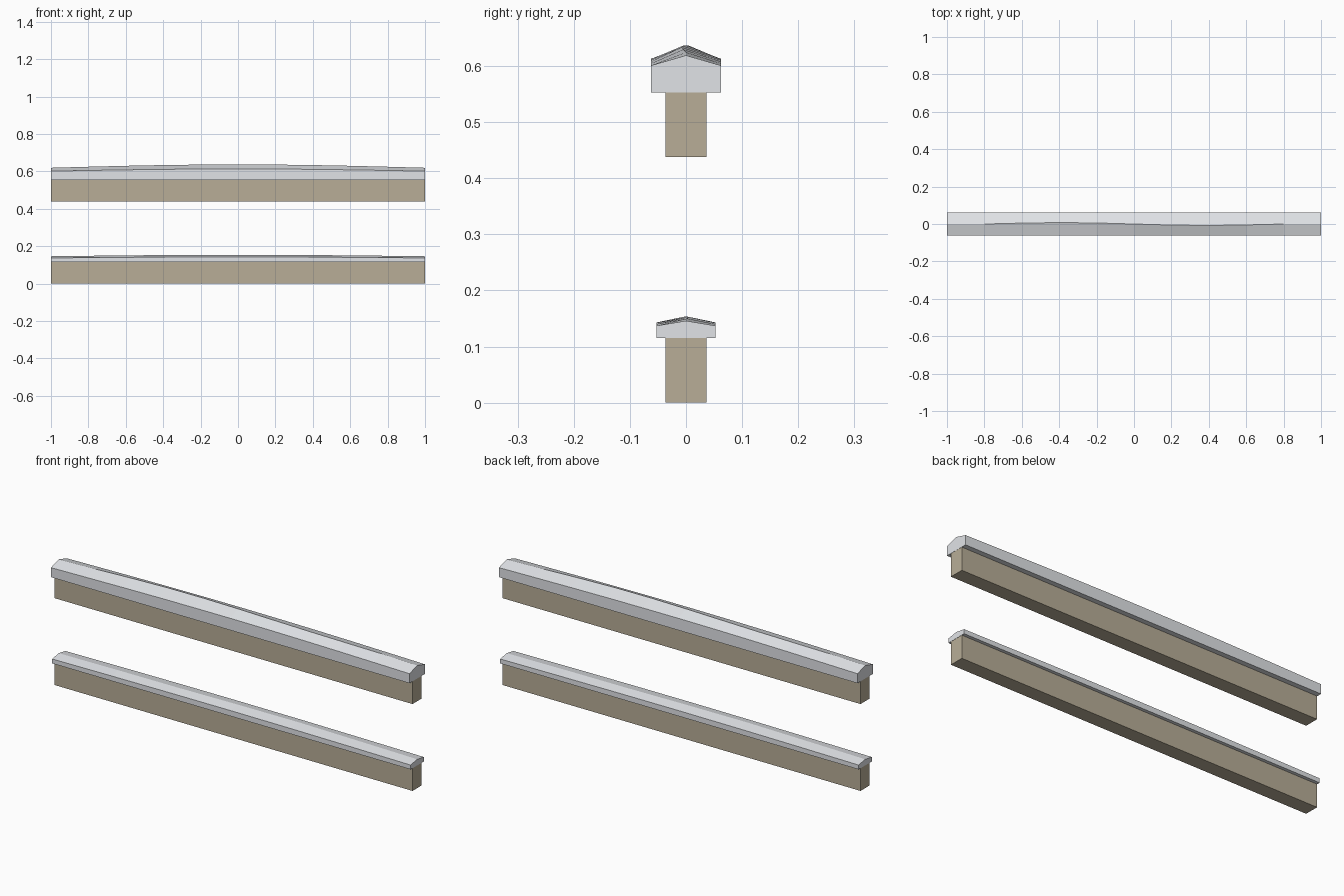
import bpy, bmesh, math

if "Cube" in bpy.data.objects:
    bpy.data.objects.remove(bpy.data.objects["Cube"])

def material(name, rgb):
    m = bpy.data.materials.new(name)
    m.diffuse_color = (*rgb, 1)
    m.use_nodes = True
    m.node_tree.nodes["Principled BSDF"].inputs["Base Color"].default_value = m.diffuse_color
    return m

wood = material("weathered_wood", (0.48, 0.42, 0.31))
snow = material("snow", (0.79, 0.81, 0.84))

def finish(name, bm, mat):
    bmesh.ops.recalc_face_normals(bm, faces=bm.faces)
    me = bpy.data.meshes.new(name)
    bm.to_mesh(me)
    bm.free()
    me.materials.append(mat)
    ob = bpy.data.objects.new(name, me)
    bpy.context.collection.objects.link(ob)

def rail(name, z0, z1):
    bm = bmesh.new()
    bmesh.ops.create_cube(bm, size=1)
    for v in bm.verts:
        v.co = (v.co.x * 1.998, v.co.y * 0.073, z0 + (v.co.z + 0.5) * (z1 - z0))
    finish(name, bm, wood)

def snow_cap(name, half, base, eave, ridge, rise_e, rise_r, segs, wobble):
    """Five-sided gable profile swept along x, swelling at mid-length."""
    bm = bmesh.new()
    rings = []
    for i in range(segs + 1):
        x = -1 + 2 * i / segs
        swell = math.cos(x * math.pi / 2)
        e = eave + rise_e * swell
        ry = wobble * math.sin(x * math.pi * 1.25) * (1 - x ** 4)
        prof = [(-half, base), (half, base), (half, e),
                (ry, ridge + rise_r * swell), (-half, e)]
        rings.append([bm.verts.new((x, y, z)) for y, z in prof])
    for a, b in zip(rings, rings[1:]):
        for k in range(5):
            n = (k + 1) % 5
            bm.faces.new((a[k], a[n], b[n], b[k]))
    bm.faces.new(rings[0])
    bm.faces.new(rings[-1])
    finish(name, bm, snow)

# Two timber rails with snow lying on top
rail("lower_rail", 0.0, 0.123)
rail("upper_rail", 0.438, 0.561)
snow_cap("lower_snow", 0.053, 0.115, 0.137, 0.146, 0.006, 0.008, 6, 0.005)
snow_cap("upper_snow", 0.062, 0.553, 0.601, 0.619, 0.012, 0.018, 10, -0.008)
